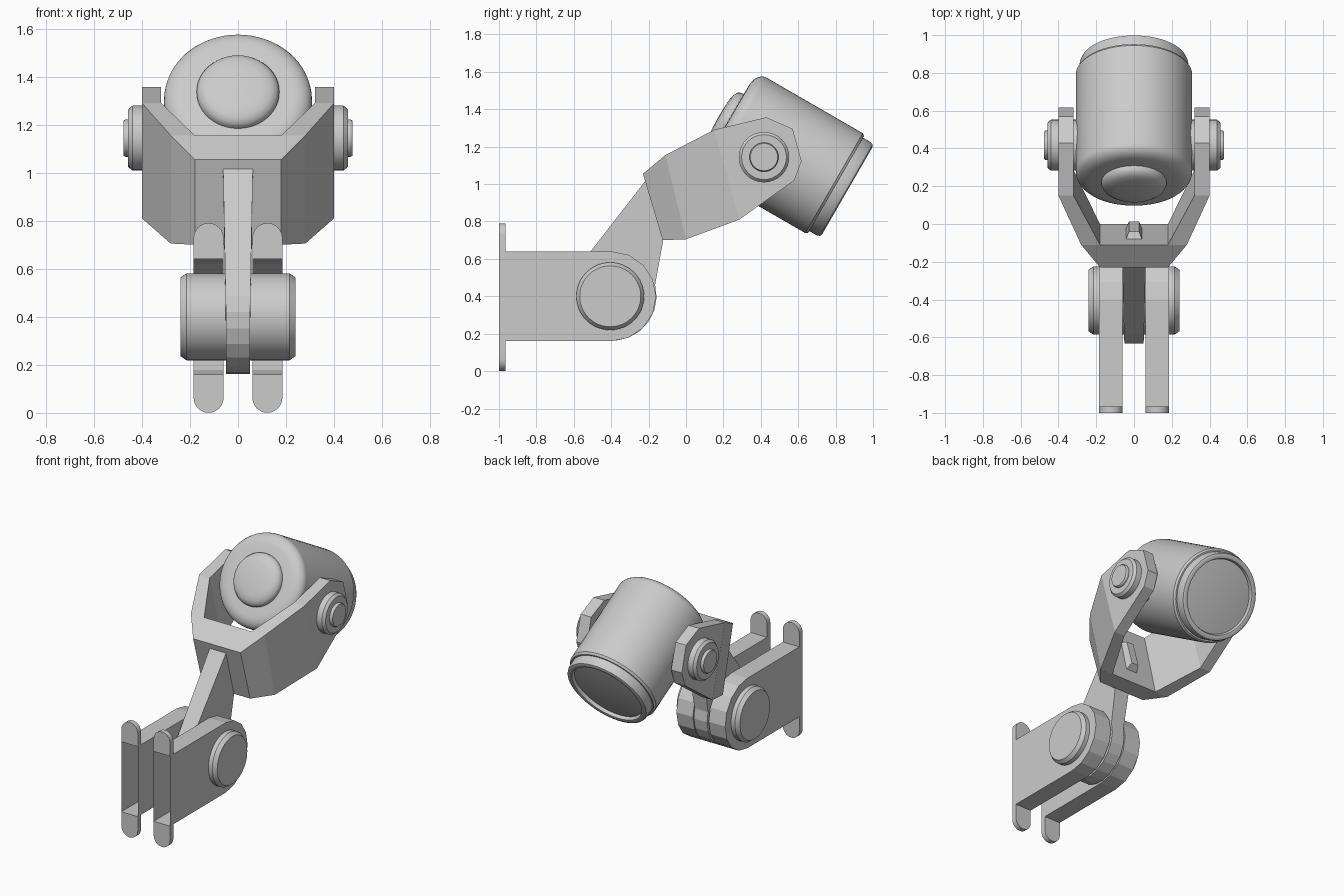
import bpy, bmesh
from math import sin, cos, pi, radians
from mathutils import Vector

if "Cube" in bpy.data.objects:
    bpy.data.objects.remove(bpy.data.objects["Cube"])


def finish(bm, name, mirror=False, smooth=None):
    bmesh.ops.remove_doubles(bm, verts=bm.verts, dist=1e-5)
    bmesh.ops.recalc_face_normals(bm, faces=bm.faces)
    me = bpy.data.meshes.new(name)
    bm.to_mesh(me)
    bm.free()
    ob = bpy.data.objects.new(name, me)
    bpy.context.collection.objects.link(ob)
    if mirror:
        m = ob.modifiers.new("mirror", 'MIRROR')
        m.use_clip = True
    if smooth:
        bpy.ops.object.select_all(action='DESELECT')
        ob.select_set(True)
        bpy.context.view_layer.objects.active = ob
        bpy.ops.object.shade_smooth_by_angle(angle=radians(smooth))
    return ob


def revolve(name, profile, origin, axis, segs=48, **kw):
    """Turn (radius, distance) points around an axis lying in the world."""
    bm = bmesh.new()
    q = Vector(axis).to_track_quat('Z', 'Y')
    rings = [[bm.verts.new(Vector(origin) + q @ Vector((r * cos(2 * pi * i / segs), r * sin(2 * pi * i / segs), s)))
              for i in range(segs)] for r, s in profile]
    for a, b in zip(rings, rings[1:]):
        for i in range(segs):
            j = (i + 1) % segs
            bm.faces.new((a[i], a[j], b[j], b[i]))
    bm.faces.new(rings[0])
    bm.faces.new(rings[-1])
    return finish(bm, name, **kw)


def loft(bm, a, b, open_edge=None):
    """Solid between two matching outlines; one side may be left open."""
    va, vb = [bm.verts.new(p) for p in a], [bm.verts.new(p) for p in b]
    bm.faces.new(va)
    bm.faces.new(vb)
    n = len(va)
    for i in range(n):
        if i != open_edge:
            j = (i + 1) % n
            bm.faces.new((va[i], va[j], vb[j], vb[i]))


def arc(cx, cy, r, a0, a1, n):
    return [(cx + r * cos(radians(a0 + (a1 - a0) * i / n)),
             cy + r * sin(radians(a0 + (a1 - a0) * i / n))) for i in range(n + 1)]


# wall brackets: hollow plates, open at the front
X0, X1 = 0.06, 0.185
side = [(-1, 0.64), (-1, 0.16)] + arc(-0.40, 0.40, 0.24, -90, 90, 8)
bm = bmesh.new()
loft(bm, [(X0, y, z) for y, z in side], [(X1, y, z) for y, z in side], open_edge=0)
finish(bm, "bracket_plate", mirror=True)

# rounded mounting tabs above and below each plate
bm = bmesh.new()
xc, xr = (X0 + X1) / 2, (X1 - X0) / 2
for base, centre, a0 in ((0.64, 0.728, 0), (0.16, 0.063, 180)):
    tab = arc(xc, centre, xr, a0, a0 + 180, 12)
    tab += [(tab[-1][0], base), (tab[0][0], base)]
    loft(bm, [(x, -1, z) for x, z in tab], [(x, -0.965, z) for x, z in tab])
finish(bm, "mounting_tab", mirror=True, smooth=30)

# lower hinge pin
revolve("hinge_pin", [(0.163, -0.24), (0.181, -0.215), (0.181, 0.215), (0.163, 0.24)],
        (0, -0.405, 0.40), (1, 0, 0), smooth=25)

# link arm, slightly wider toward the fork
link = arc(-0.395, 0.40, 0.238, 142, 375, 14) + [(-0.12, 0.71), (-0.09, 0.72), (-0.18, 1.03), (-0.215, 1.02)]
half = lambda z: 0.05 + 0.012 * max(0, z - 0.4) / 0.62
bm = bmesh.new()
loft(bm, [(-half(z), y, z) for y, z in link], [(half(z), y, z) for y, z in link])
finish(bm, "link_arm")

# small tapered tenon on the inside of the fork
bm = bmesh.new()
loft(bm, [(-0.045, -0.09, 1.03), (0.045, -0.09, 1.03), (0.045, -0.03, 0.80), (-0.045, -0.03, 0.80)],
     [(-0.027, -0.04, 1.02), (0.027, -0.04, 1.02), (0.027, 0.012, 0.84), (-0.027, 0.012, 0.84)])
finish(bm, "link_tenon")

# fork: half built from stations (top, bottom), mirrored
S = [((-0.23, 1.055), (-0.125, 0.70)),
     ((-0.11, 1.155), (0.0, 0.705)),
     ((0.15, 1.29), (0.285, 0.81))]
tip = [(0.43, 1.357), (0.57, 1.295), (0.618, 1.123), (0.58, 1.02)]
bm = bmesh.new()
outer = [[bm.verts.new((x, *S[s][k])) for x, s in ((0, 0), (0.18, 0), (0.28, 1), (0.40, 2))] for k in (0, 1)]
inner = [[bm.verts.new((x, *S[s][k])) for x, s in ((0, 1), (0.18, 1), (0.32, 2))] for k in (0, 1)]
for t, b in (outer, inner):
    for i in range(len(t) - 1):
        bm.faces.new((t[i], t[i + 1], b[i + 1], b[i]))
for o, n in zip(outer, inner):
    bm.faces.new((o[0], o[1], n[1], n[0]))
    bm.faces.new((o[1], o[2], n[1]))
    bm.faces.new((o[2], o[3], n[2], n[1]))
to = [outer[0][3]] + [bm.verts.new((0.40, *p)) for p in tip] + [outer[1][3]]
ti = [inner[0][2]] + [bm.verts.new((0.32, *p)) for p in tip] + [inner[1][2]]
bm.faces.new(to)
bm.faces.new(ti)
for i in range(len(to) - 1):
    bm.faces.new((to[i], to[i + 1], ti[i + 1], ti[i]))
finish(bm, "fork", mirror=True)

# pivot bolts with a stepped head
revolve("pivot_bolt", [(0.135, 0.27), (0.135, 0.44), (0.12, 0.457), (0.078, 0.457), (0.078, 0.468), (0.073, 0.477)],
        (0, 0.417, 1.144), (1, 0, 0), segs=32, mirror=True, smooth=25)

# lamp housing, tilted 30 degrees down, with rounded back
aim = (0, cos(radians(30)), -sin(radians(30)))
front = (0, 0.80, 1.0)
back = [(0.228 + 0.08 * sin(radians(a)), -0.605 - 0.06 * cos(radians(a))) for a in range(0, 91, 15)]
revolve("lamp_housing", [(0.15, -0.667)] + back + [(0.308, -0.01), (0.298, 0.004), (0.27, 0.004)],
        front, aim, segs=64, smooth=35)

# domed rear cap
revolve("rear_cap", [(0.01, -0.722), (0.10, -0.719), (0.14, -0.711), (0.162, -0.697), (0.172, -0.678), (0.172, -0.64)],
        front, aim, smooth=35)

# lens rim and inset lens
revolve("lens_rim", [(0.27, -0.01), (0.288, 0.0), (0.288, 0.05), (0.282, 0.066), (0.268, 0.072),
                     (0.25, 0.068), (0.244, 0.05), (0.244, 0.03)], front, aim, segs=64, smooth=40)
revolve("lens", [(0.246, 0.03), (0.246, 0.046), (0.17, 0.053), (0.08, 0.057), (0.01, 0.058)],
        front, aim, smooth=35)
